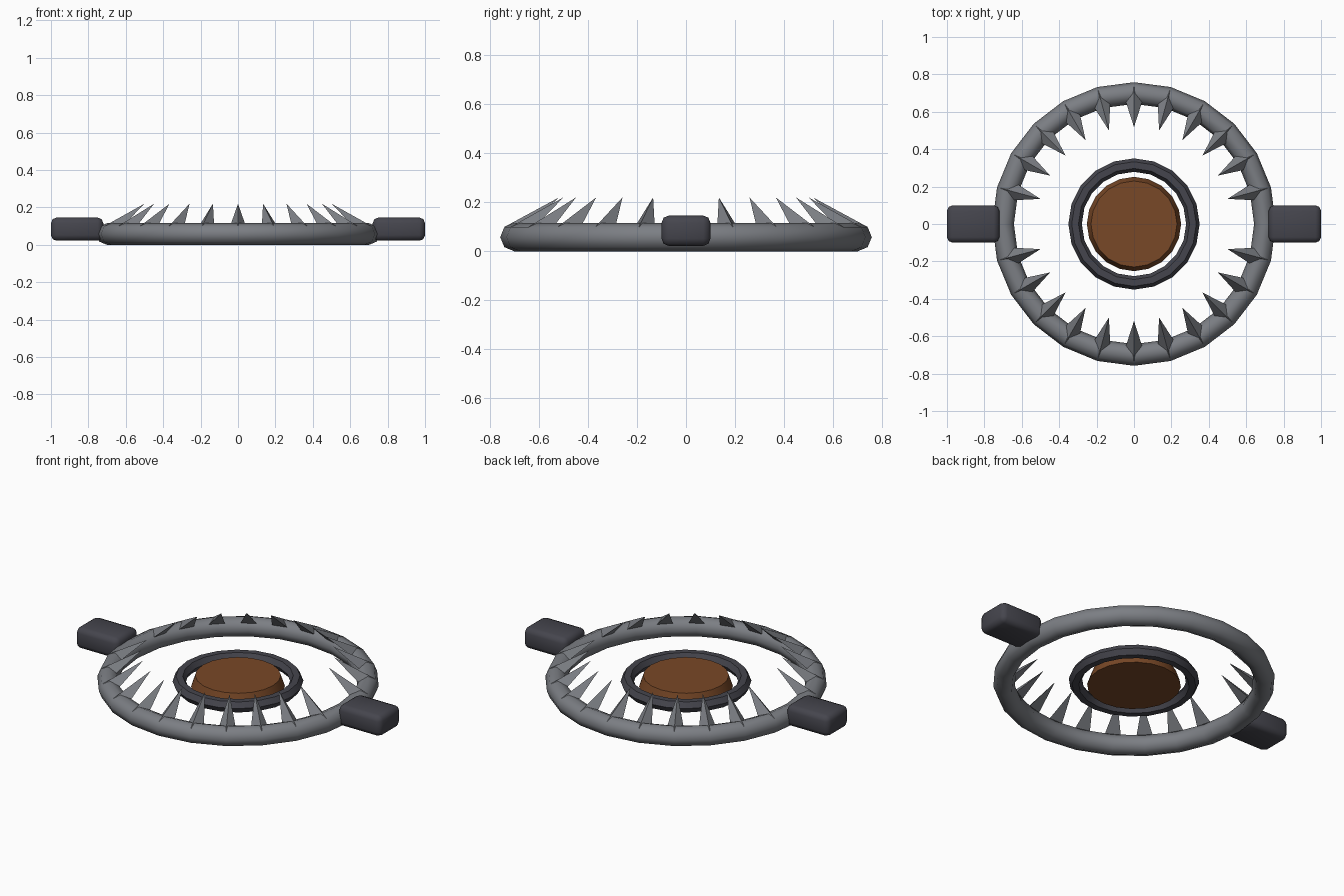
import bpy, bmesh, math
from mathutils import Matrix

if "Cube" in bpy.data.objects:
    bpy.data.objects.remove(bpy.data.objects["Cube"])


def finish(name, bm, color, smooth=True):
    bmesh.ops.recalc_face_normals(bm, faces=bm.faces[:])
    me = bpy.data.meshes.new(name)
    bm.to_mesh(me)
    bm.free()
    ob = bpy.data.objects.new(name, me)
    bpy.context.collection.objects.link(ob)
    me.materials.append(color)
    if smooth:
        bpy.ops.object.select_all(action='DESELECT')
        ob.select_set(True)
        bpy.context.view_layer.objects.active = ob
        bpy.ops.object.shade_smooth_by_angle(angle=math.radians(50))
    return ob


def material(name, rgb):
    m = bpy.data.materials.new(name)
    m.diffuse_color = (*rgb, 1)
    m.use_nodes = True
    m.node_tree.nodes["Principled BSDF"].inputs["Base Color"].default_value = m.diffuse_color
    return m


def torus(name, major, minor, z, seg, sides, color):
    bm = bmesh.new()
    rings = []
    for i in range(seg):
        a = 2 * math.pi * i / seg
        ring = []
        for j in range(sides):
            b = 2 * math.pi * j / sides
            r = major + minor * math.cos(b)
            ring.append(bm.verts.new((r * math.cos(a), r * math.sin(a), z + minor * math.sin(b))))
        rings.append(ring)
    for i in range(seg):
        p, q = rings[i], rings[(i + 1) % seg]
        for j in range(sides):
            k = (j + 1) % sides
            bm.faces.new((p[j], q[j], q[k], p[k]))
    return finish(name, bm, color)


steel = material("steel", (0.20, 0.21, 0.23))
dark = material("dark_steel", (0.06, 0.06, 0.075))
rust = material("rust", (0.19, 0.065, 0.02))

# Outer jaw ring and ring around the trigger plate
torus("jaw_ring", 0.70, 0.058, 0.058, 24, 8, steel)
torus("plate_ring", 0.315, 0.036, 0.058, 20, 6, dark)

# Tapered trigger plate
bm = bmesh.new()
bmesh.ops.create_cone(bm, cap_ends=True, segments=20, radius1=0.252, radius2=0.23, depth=0.065,
                      matrix=Matrix.Translation((0, 0, 0.06)))
finish("trigger_plate", bm, rust)

# Inward leaning three-sided teeth, with a gap at each spring
bm = bmesh.new()
for i in range(24):
    if i % 12 == 0:
        continue
    rot = Matrix.Rotation(math.radians(15 * i), 4, 'Z')
    o, l, r, t = [bm.verts.new(rot @ Matrix.Translation(p).translation) for p in
                  ((0.74, 0, 0.10), (0.652, 0.043, 0.097), (0.652, -0.043, 0.097), (0.518, 0, 0.22))]
    for f in ((o, l, r), (o, l, t), (l, r, t), (r, o, t)):
        bm.faces.new(f)
finish("teeth", bm, steel, smooth=False)

# Rounded spring blocks on both sides
for side, name in ((-1, "left_spring"), (1, "right_spring")):
    bm = bmesh.new()
    bmesh.ops.create_cube(bm, size=1, matrix=Matrix.Translation((side * 0.86, 0, 0.084))
                          @ Matrix.Diagonal((0.28, 0.20, 0.124, 1)))
    bmesh.ops.bevel(bm, geom=bm.edges[:], offset=0.03, segments=2, profile=0.5, affect='EDGES')
    finish(name, bm, dark)
